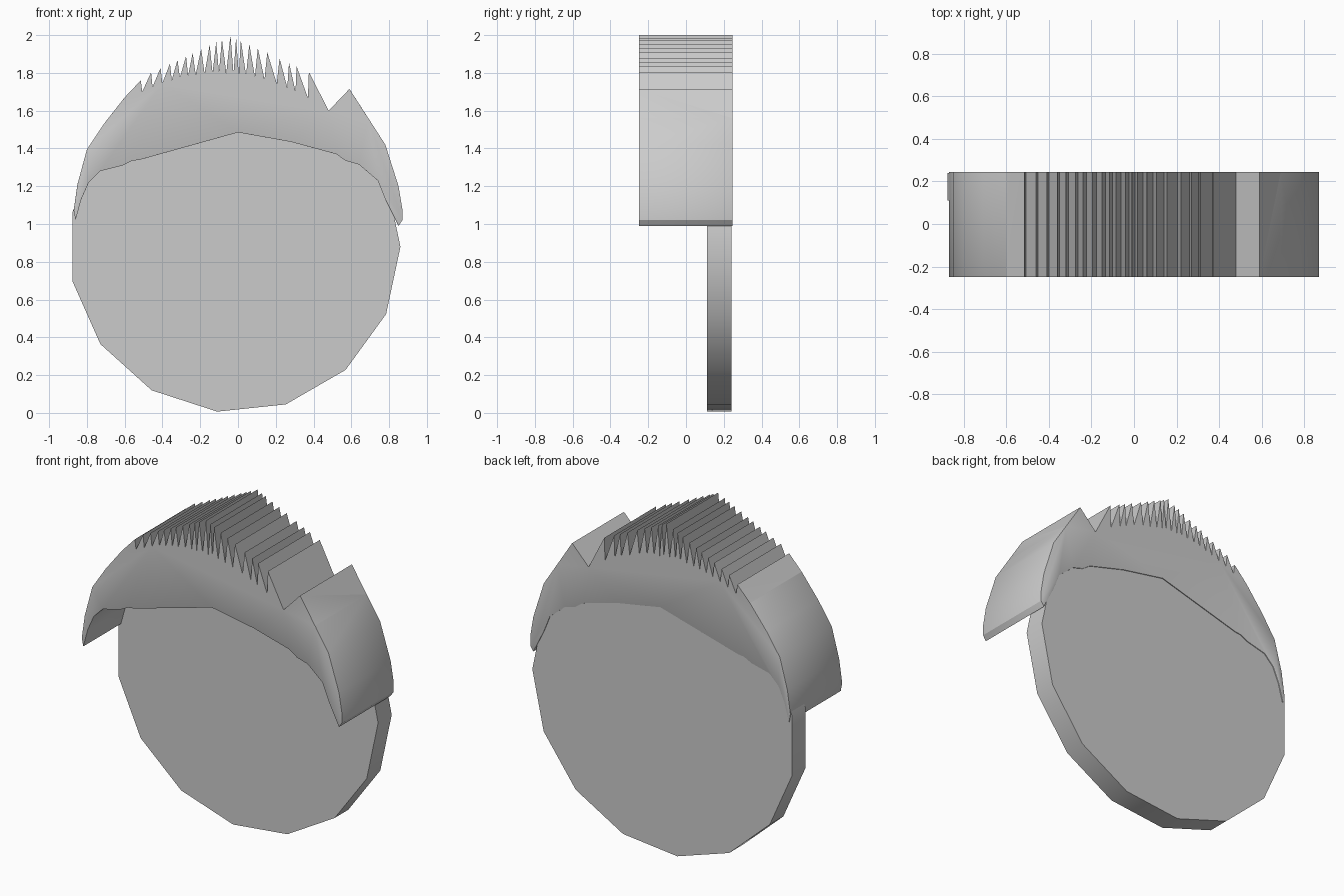
import bpy, bmesh, math

cube = bpy.data.objects.get("Cube")
if cube:
    bpy.data.objects.remove(cube, do_unlink=True)

grey = bpy.data.materials.new("plain grey")
grey.use_nodes = True
colour = (0.6, 0.6, 0.6, 1)
grey.diffuse_color = colour
grey.node_tree.nodes["Principled BSDF"].inputs["Base Color"].default_value = colour


def slab(name, outline, front, back, soften=None):
    """Extrude an (x, z) outline from front to back; bevel the rim edges that soften() picks."""
    bm = bmesh.new()
    face = bm.faces.new([bm.verts.new((x, front, z)) for x, z in outline])
    extruded = bmesh.ops.extrude_face_region(bm, geom=[face], use_keep_orig=True)
    for v in extruded["geom"]:
        if isinstance(v, bmesh.types.BMVert):
            v.co.y = back
    bmesh.ops.recalc_face_normals(bm, faces=bm.faces[:])
    if soften:
        rim = [e for e in bm.edges
               if abs(e.verts[0].co.y - e.verts[1].co.y) < 0.001
               and all(soften(v.co) for v in e.verts)]
        bmesh.ops.bevel(bm, geom=rim, offset=0.01, segments=2, profile=0.5,
                        affect='EDGES', clamp_overlap=True)
    mesh = bpy.data.meshes.new(name)
    bm.to_mesh(mesh)
    bm.free()
    mesh.materials.append(grey)
    obj = bpy.data.objects.new(name, mesh)
    bpy.context.collection.objects.link(obj)
    bpy.ops.object.select_all(action='DESELECT')
    obj.select_set(True)
    bpy.context.view_layer.objects.active = obj
    bpy.ops.object.shade_smooth_by_angle(angle=math.radians(30))
    return obj


# Face: a thin disc with fifteen sides
sides = 15
disc = []
for i in range(sides):
    a = math.tau * i / sides
    disc.append((-0.018 + 0.878 * math.cos(a), 0.88 + 0.878 * math.sin(a)))
slab("face_disc", disc, 0.11, 0.24)

# Hair: hairline from the right tip to the left tip
hairline = [(-.86, 1.02), (-.83, 1.13), (-.79, 1.22), (-.73, 1.28), (-.61, 1.31),
            (-.56, 1.335), (-.52, 1.34), (0, 1.485), (.28, 1.435), (.52, 1.37),
            (.57, 1.335), (.64, 1.315), (.74, 1.23), (.78, 1.13), (.85, .99)]
left_lock = [(.87, 1.02), (.87, 1.08), (.85, 1.2), (.78, 1.42), (.69, 1.56),
             (.59, 1.715), (.48, 1.6)]
right_lock = [(-.6, 1.67), (-.71, 1.53), (-.8, 1.395), (-.85, 1.21), (-.87, 1.07)]

# Spikes along the crown, leaning towards the middle
peaks = [.375, .31, .27, .22, .155, .105, .06, .015, -.01, -.04, -.085, -.115,
         -.15, -.195, -.24, -.275, -.32, -.36, -.41, -.46, -.515]


def peak_height(x):
    return 2.0 - 0.47 * abs(x + 0.04)


def valley_height(x):
    return 1.8 - 0.6 * (x + 0.1) ** 2


crown = []
for right, left in zip(peaks, peaks[1:]):
    crown.append((right, peak_height(right)))
    lean = min(max(0.45 - right, 0.05), 0.85)
    x = right + (left - right) * lean
    crown.append((x, valley_height(x)))
crown.append((peaks[-1], 1.76))


def off_crown(co):
    return co.z < 1.59 or co.x < -0.59


slab("hair", hairline + left_lock + crown + right_lock, -0.25, 0.245, off_crown)
